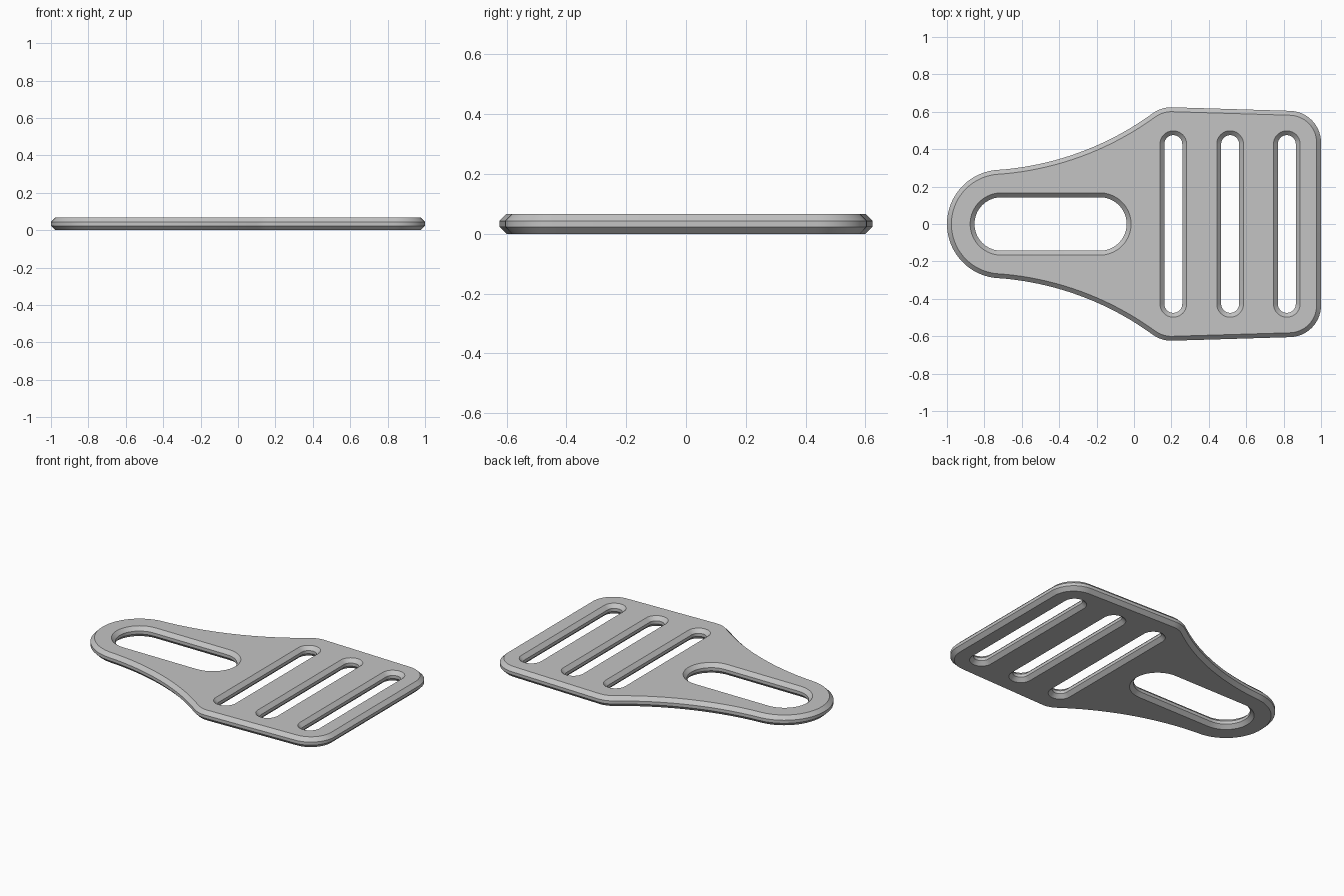
import bpy
import bmesh
from math import cos, sin, radians, pi

cube = bpy.data.objects.get("Cube")
if cube:
    bpy.data.objects.remove(cube, do_unlink=True)

THICK = 0.067
CHAMFER = 0.0235


def arc(cx, cy, r, start, end, steps):
    """Points along a circular arc, angles in degrees."""
    angles = [radians(start + (end - start) * i / steps) for i in range(steps + 1)]
    return [(cx + r * cos(a), cy + r * sin(a)) for a in angles]


def plate_outline(inset):
    """Round nose, concave flank, shoulder and rear corner, mirrored in y."""
    half = arc(-0.71, 0, 0.29 - inset, 180, 94, 20)
    half += arc(-0.842, 1.885, 1.6 + inset, 274, 306, 20)[1:-1]
    half += arc(0.2, 0.454, 0.17 - inset, 126, 88.3, 8)
    half += arc(0.83, 0.435, 0.17 - inset, 88.3, 0, 14)
    return half + [(x, -y) for x, y in reversed(half[1:])]


def slot_outline(a, b, radius, vertical):
    """Builder for a slot whose end caps are centred at a and b."""
    turn = 0 if vertical else -90

    def outline(inset):
        r = radius + inset
        return (arc(*b, r, turn, turn + 180, 20)
                + arc(*a, r, turn + 180, turn + 360, 20))
    return outline


outlines = [plate_outline, slot_outline((-0.71, 0), (-0.182, 0), 0.143, False)]
for x in (0.21, 0.514, 0.817):
    outlines.append(slot_outline((x, -0.427), (x, 0.427), 0.048, True))

# Chamfered walls of the rim and every slot
bm = bmesh.new()
levels = [(0, CHAMFER), (CHAMFER, 0), (THICK - CHAMFER, 0), (THICK, CHAMFER)]
bottom_edges, top_edges = [], []
for outline in outlines:
    rings = [[bm.verts.new((x, y, z)) for x, y in outline(inset)]
             for z, inset in levels]
    count = len(rings[0])
    for low, high in zip(rings, rings[1:]):
        for i in range(count):
            j = (i + 1) % count
            bm.faces.new((low[i], low[j], high[j], high[i]))
    for ring, edges in ((rings[0], bottom_edges), (rings[-1], top_edges)):
        edges += [bm.edges.get((ring[i], ring[(i + 1) % count])) for i in range(count)]

# Flat top and bottom, leaving the slots open
for edges, direction in ((bottom_edges, -1), (top_edges, 1)):
    bmesh.ops.triangle_fill(bm, edges=edges, use_beauty=True, normal=(0, 0, direction))
bmesh.ops.recalc_face_normals(bm, faces=bm.faces)

mesh = bpy.data.meshes.new("strap_plate")
bm.to_mesh(mesh)
bm.free()
plate = bpy.data.objects.new("strap_plate", mesh)
bpy.context.collection.objects.link(plate)

grey = bpy.data.materials.new("plain_grey")
grey.use_nodes = True
colour = (0.55, 0.55, 0.55, 1)
grey.diffuse_color = colour
grey.node_tree.nodes["Principled BSDF"].inputs["Base Color"].default_value = colour
mesh.materials.append(grey)

bpy.ops.object.select_all(action="DESELECT")
plate.select_set(True)
bpy.context.view_layer.objects.active = plate
bpy.ops.object.shade_smooth_by_angle(angle=pi / 6)
